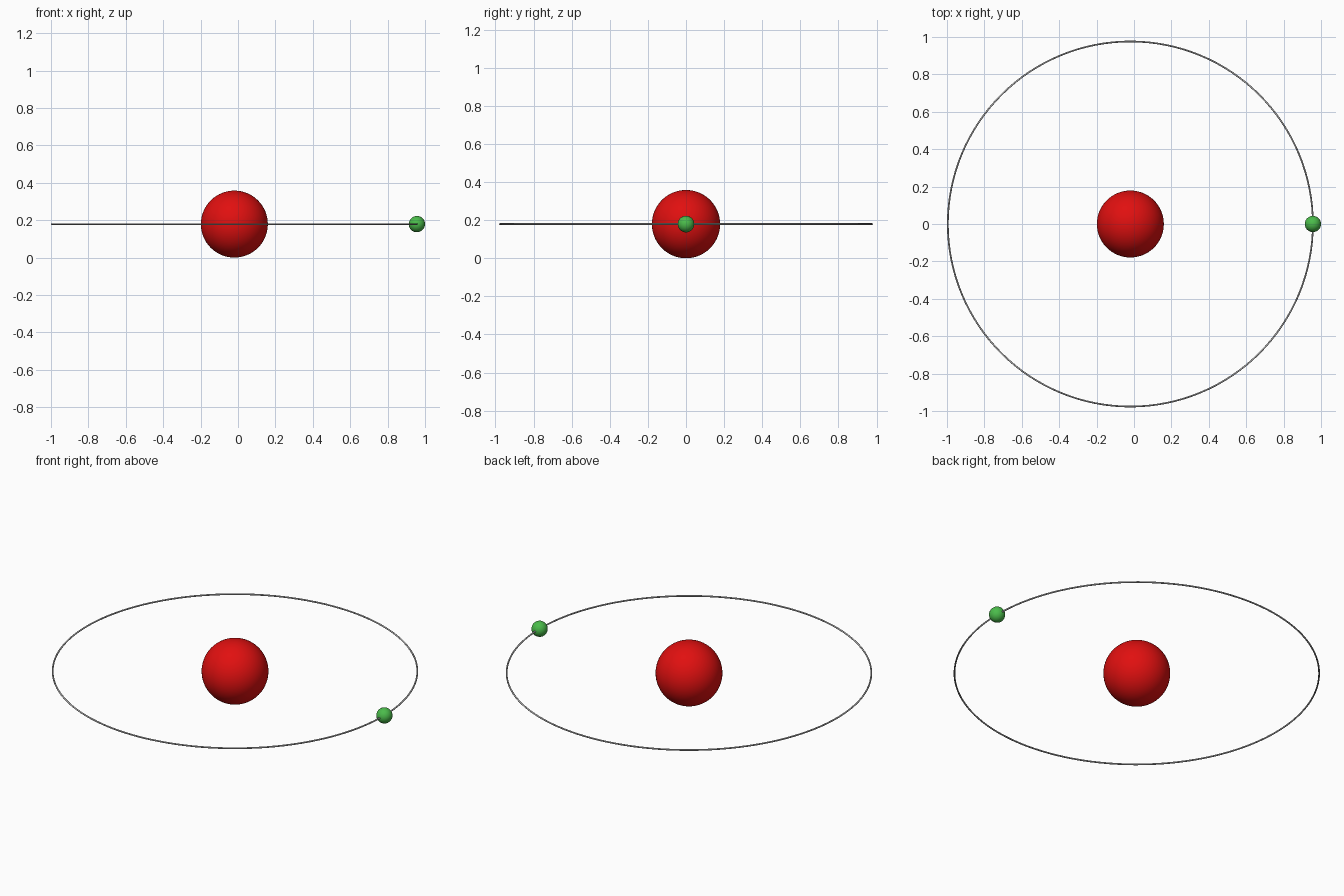
import bpy

if "Cube" in bpy.data.objects:
    bpy.data.objects.remove(bpy.data.objects["Cube"])

CENTRE_X, CENTRE_Z = -0.0195, 0.179
ORBIT_RADIUS, TUBE_RADIUS = 0.976, 0.0045


def material(name, colour):
    mat = bpy.data.materials.new(name)
    mat.diffuse_color = (*colour, 1.0)
    mat.use_nodes = True
    mat.node_tree.nodes["Principled BSDF"].inputs["Base Color"].default_value = mat.diffuse_color
    return mat


def finish(name, mat):
    obj = bpy.context.object
    obj.name = name
    obj.data.materials.append(mat)
    bpy.ops.object.shade_smooth()


def ball(name, radius, x, mat, segments, rings):
    bpy.ops.mesh.primitive_uv_sphere_add(
        segments=segments, ring_count=rings, radius=radius, location=(x, 0, CENTRE_Z))
    finish(name, mat)


red = material("red", (0.75, 0.005, 0.005))
green = material("green", (0.07, 0.5, 0.07))
grey = material("grey", (0.45, 0.45, 0.45))

# Central ball and the small ball riding on the orbit
ball("nucleus", 0.179, CENTRE_X, red, 64, 32)
ball("electron", 0.0435, CENTRE_X + ORBIT_RADIUS, green, 32, 16)

# Thin orbit ring
bpy.ops.mesh.primitive_torus_add(
    major_segments=128, minor_segments=12, major_radius=ORBIT_RADIUS,
    minor_radius=TUBE_RADIUS, location=(CENTRE_X, 0, CENTRE_Z))
finish("orbit_ring", grey)
